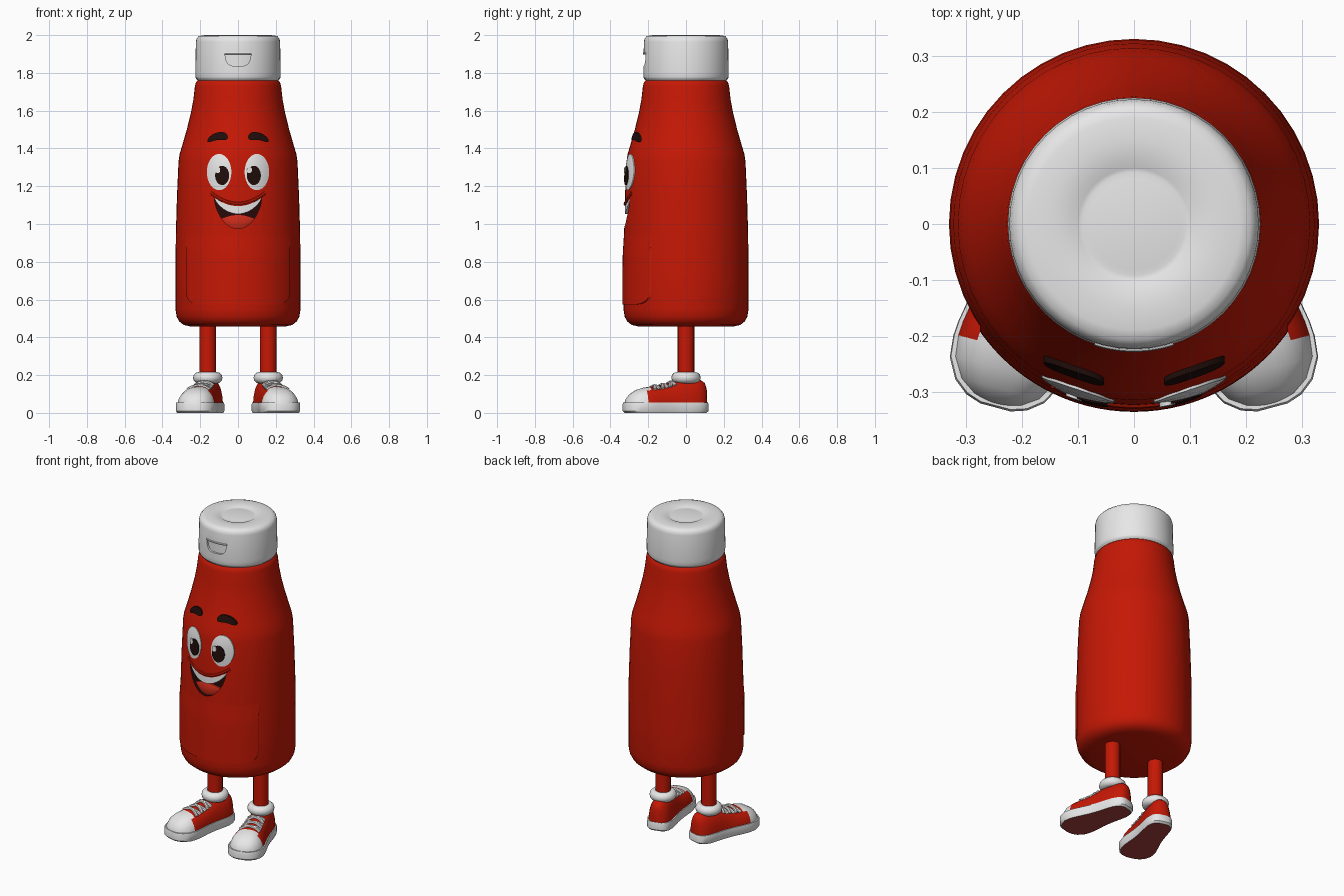
import bpy, bmesh, math
from mathutils import Matrix

if "Cube" in bpy.data.objects:
    bpy.data.objects.remove(bpy.data.objects["Cube"])


def material(name, rgb):
    m = bpy.data.materials.new(name)
    m.diffuse_color = (*rgb, 1)
    m.use_nodes = True
    m.node_tree.nodes["Principled BSDF"].inputs["Base Color"].default_value = m.diffuse_color
    return m


RED = material("red", (0.56, 0.009, 0.0015))
WHITE = material("white", (0.80, 0.80, 0.80))
BLACK = material("black", (0.014, 0.004, 0.003))
MAROON = material("mouth_maroon", (0.022, 0.003, 0.003))
TONGUE = material("tongue_red", (0.60, 0.025, 0.010))
SOLE = material("sole_brown_red", (0.36, 0.05, 0.045))


def finish(name, bm, mats, matrix=None):
    bmesh.ops.remove_doubles(bm, verts=bm.verts, dist=1e-5)
    bmesh.ops.recalc_face_normals(bm, faces=bm.faces)
    if matrix:
        bm.transform(matrix)
    me = bpy.data.meshes.new(name)
    bm.to_mesh(me)
    bm.free()
    for m in mats:
        me.materials.append(m)
    ob = bpy.data.objects.new(name, me)
    bpy.context.collection.objects.link(ob)
    return ob


def skin(bm, rows, closed=True):
    """Join equal rows of points with quads."""
    vs = [[bm.verts.new(p) for p in row] for row in rows]
    n = len(rows[0])
    for a, b in zip(vs, vs[1:]):
        for i in range(n if closed else n - 1):
            j = (i + 1) % n
            bm.faces.new((a[i], a[j], b[j], b[i]))
    return vs


def lathe(name, profile, mats, seg=48, matrix=None):
    bm = bmesh.new()
    skin(bm, [[(r * math.cos(2 * math.pi * i / seg), r * math.sin(2 * math.pi * i / seg), z)
               for i in range(seg)] for r, z in profile])
    return finish(name, bm, mats, matrix)


def radius_of(profile):
    def radius(z):
        for (r0, z0), (r1, z1) in zip(profile, profile[1:]):
            if z0 <= z <= z1 and z1 > z0:
                return r0 + (r1 - r0) * (z - z0) / (z1 - z0)
        return profile[-1][0]
    return radius


def patch(name, mats, x0, x1, lo, hi, front, back, radius, nu=24, nv=6):
    """Closed plate wrapped on the front of a round part, between curves lo(x) and hi(x)."""
    bm = bmesh.new()
    grids = []
    for layer in (0, 1):
        rows = []
        for j in range(nv + 1):
            v = -1 + 2 * j / nv
            row = []
            for i in range(nu + 1):
                u = -math.cos(math.pi * i / nu)
                x = (x0 + x1) / 2 + u * (x1 - x0) / 2
                z = lo(x) + (hi(x) - lo(x)) * (v + 1) / 2
                off = back if layer else (front(u, v) if callable(front) else front)
                row.append((x, -math.sqrt(max((radius(z) + off) ** 2 - x * x, 1e-6)), z))
            rows.append(row)
        grids.append(skin(bm, rows, False))
    rims = [g[0] + [r[-1] for r in g[1:-1]] + g[-1][::-1] + [r[0] for r in g[-2:0:-1]] for g in grids]
    a, b = rims
    for i in range(len(a)):
        j = (i + 1) % len(a)
        bm.faces.new((a[i], a[j], b[j], b[i]))
    return finish(name, bm, mats)


def oval(name, mat, cx, cz, rx, rz, front):
    def h(x):
        return rz * math.sqrt(max(0, 1 - ((x - cx) / rx) ** 2))
    return patch(name, [mat], cx - rx, cx + rx, lambda x: cz - h(x), lambda x: cz + h(x),
                 front, -0.012, body_r)


def tube(name, points, r, mat):
    cu = bpy.data.curves.new(name, 'CURVE')
    cu.dimensions = '3D'
    cu.bevel_depth, cu.bevel_resolution, cu.use_fill_caps = r, 2, True
    sp = cu.splines.new('POLY')
    sp.points.add(len(points) - 1)
    for p, co in zip(sp.points, points):
        p.co = (*co, 1)
    cu.materials.append(mat)
    ob = bpy.data.objects.new(name, cu)
    bpy.context.collection.objects.link(ob)


def carve(ob, cutter):
    for p in cutter.data.polygons:
        p.material_index = 1
    mod = ob.modifiers.new("carve", 'BOOLEAN')
    mod.operation, mod.object, mod.solver = 'DIFFERENCE', cutter, 'EXACT'
    bpy.context.view_layer.objects.active = ob
    bpy.ops.object.modifier_apply(modifier=mod.name)
    bpy.data.objects.remove(cutter)


# Bottle body
body_profile = [(0, .459), (.25, .457), (.288, .466), (.312, .485), (.325, .51), (.331, .55), (.331, .75),
                (.329, .95), (.323, 1.15), (.315, 1.33), (.309, 1.37), (.294, 1.42), (.271, 1.50),
                (.249, 1.59), (.236, 1.66), (.228, 1.73), (.223, 1.75), (.212, 1.761), (0, 1.762)]
body_r = radius_of(body_profile)
body = lathe("bottle_body", body_profile, [RED, MAROON])


# Mouth cavity, teeth, tongue and lips
def mouth_top(x):
    return 1.095 + .045 * (x / .125) ** 2


def mouth_low(x):
    return 1.14 - .165 * max(0, 1 - (x / .125) ** 2) ** .6


carve(body, patch("mouth_cutter", [RED, MAROON], -.125, .125, mouth_low, mouth_top, .04, -.028, body_r))
patch("teeth", [WHITE], -.124, .124, lambda x: mouth_top(x) - .042 * math.sqrt(max(0, 1 - (x / .124) ** 2)),
      lambda x: mouth_top(x) + .003, -.002, -.035, body_r)
patch("tongue", [TONGUE], -.085, .085, lambda x: mouth_low(x) - .002, lambda x: 1.05 - .02 * (x / .085) ** 2,
      lambda u, v: -.018 + .008 * (1 - u * u) * (1 - v * v), -.035, body_r)
lip = []
for i in range(25):
    x = -.142 + .284 * i / 24
    z = mouth_top(x) + .012
    lip.append((x, -math.sqrt((body_r(z) - .005) ** 2 - x * x), z))
tube("upper_lip", lip, .011, RED)


# Raised front panel with rounded lower corners, fading out at the top
def panel_low(x):
    d = max(0, abs(x) - .215)
    return .575 + .06 - math.sqrt(max(0, .06 ** 2 - d * d))


patch("front_panel", [RED], -.275, .275, panel_low, lambda x: .97,
      lambda u, v: -.002 + .007 * min(1, (1 - v) * 1.5), -.01, body_r, 40, 14)

# Eyes and eyebrows
for s, side in ((-1, "left"), (1, "right")):
    oval(side + "_eye", WHITE, s * .10, 1.275, .065, .096,
         lambda u, v: .004 + .006 * (1 - u * u) * (1 - v * v))
    oval(side + "_pupil", BLACK, s * .084, 1.257, .037, .051, .012)
    oval(side + "_eye_glint", WHITE, s * .084 - .024, 1.286, .014, .017, .014)

    def brow(sign):
        def curve(x):
            d = abs(x) - .108
            half = .020 - .06 * d
            return 1.466 - 5 * (abs(x) - .09) ** 2 + sign * half * max(0, 1 - (d / .054) ** 4) ** .5
        return curve
    patch(side + "_eyebrow", [BLACK], s * .108 - .054, s * .108 + .054, brow(-1), brow(1), .009, -.012, body_r)

# Flip cap with a shallow dished top and a thumb notch
cap = lathe("cap", [(0, 1.755), (.212, 1.755), (.216, 1.764), (.222, 1.768), (.225, 1.778), (.226, 1.80),
                    (.223, 1.965), (.219, 1.982), (.208, 1.994), (.19, 1.999), (.15, 2.0), (.112, 1.998),
                    (.100, 1.992), (.092, 1.991), (.082, 1.993), (0, 1.993)], [WHITE, WHITE])
carve(cap, patch("notch_cutter", [WHITE, WHITE], -.068, .068,
                 lambda x: 1.898 - .062 * max(0, 1 - (x / .068) ** 4) ** .5, lambda x: 1.90,
                 .03, -.012, lambda z: .225))
tube("notch_lip", [(x, -math.sqrt(.223 ** 2 - x * x), 1.903) for x in [-.07 + .01 * i for i in range(15)]],
     .006, WHITE)

# Shoe stations: distance along, half width, height
stations = [(-.334, .022, .050), (-.325, .050, .075), (-.305, .076, .100), (-.27, .096, .122),
            (-.232, .100, .134), (-.205, .098, .138), (-.16, .090, .143),
            (-.12, .082, .150), (-.08, .077, .163), (-.05, .074, .174), (0, .073, .180),
            (.05, .070, .180), (.08, .060, .174), (.10, .045, .160), (.110, .025, .135)]


def shoe_point(y, t):
    for (y0, w0, h0), (y1, w1, h1) in zip(stations, stations[1:]):
        if y0 <= y <= y1:
            k = (y - y0) / (y1 - y0)
            w, h = w0 + (w1 - w0) * k, h0 + (h1 - h0) * k
            c, s = math.cos(t), math.sin(t)
            return (math.copysign(abs(c) ** .8, c) * w, y, .02 + (h - .02) * max(0, s) ** .85)


for s, side in ((-1, "left"), (1, "right")):
    place = Matrix.Translation((s * .16, 0, 0)) @ Matrix.Rotation(s * math.radians(15), 4, 'Z')
    # Leg and rolled sock
    lathe(side + "_leg", [(0, .15), (.044, .15), (.044, .48), (0, .48)], [RED], 20,
          Matrix.Translation((s * .16, 0, 0)))
    ring = [(.048 + .03 * math.cos(a), .186 + .03 * math.sin(a))
            for a in [2 * math.pi * i / 12 for i in range(13)]]
    lathe(side + "_sock", ring, [WHITE], 28, Matrix.Translation((s * .16, 0, 0)))
    # Shoe upper: white toe cap reaching further back on top, red elsewhere
    bm = bmesh.new()
    rows = skin(bm, [[shoe_point(y, math.pi * i / 16) for i in range(17)] for y, w, h in stations])
    bm.faces.new(rows[0])
    bm.faces.new(rows[-1])
    for f in bm.faces:
        c = f.calc_center_median()
        f.material_index = int(c.y < (-.20 if abs(c.x) < .055 and c.z > .1 else -.232))
    finish(side + "_shoe", bm, [RED, WHITE], place)
    # White sole rim with a coloured underside
    outline = [(w + .006, (y + .11) * 1.025 - .11) for y, w, h in stations]
    outline = outline + [(-w, y) for w, y in outline[::-1]]
    bm = bmesh.new()
    rows = skin(bm, [[(x * k, (y + .11) * k - .11, z) for x, y in outline]
                     for k, z in ((.95, 0), (1, .01), (1, .046), (.985, .055))])
    bm.faces.new(rows[0]).material_index = 1
    bm.faces.new(rows[-1])
    finish(side + "_sole", bm, [WHITE, SOLE], place)
    # Thick zigzag laces
    for n, y in enumerate((-.172, -.128, -.085)):
        for d in (-1, 1):
            pts = []
            for i in range(9):
                k = i / 4 - 1
                p = place @ Matrix.Translation(shoe_point(y + d * k * .014, math.pi / 2 + k * .6))
                pts.append(p.to_translation())
            tube(f"{side}_lace_{n}_{'a' if d < 0 else 'b'}", pts, .010, WHITE)

# Turn tubes into meshes and shade everything smoothly
bpy.ops.object.select_all(action='SELECT')
bpy.context.view_layer.objects.active = body
bpy.ops.object.convert(target='MESH')
bpy.ops.object.select_all(action='SELECT')
bpy.ops.object.shade_smooth_by_angle(angle=math.radians(40))
